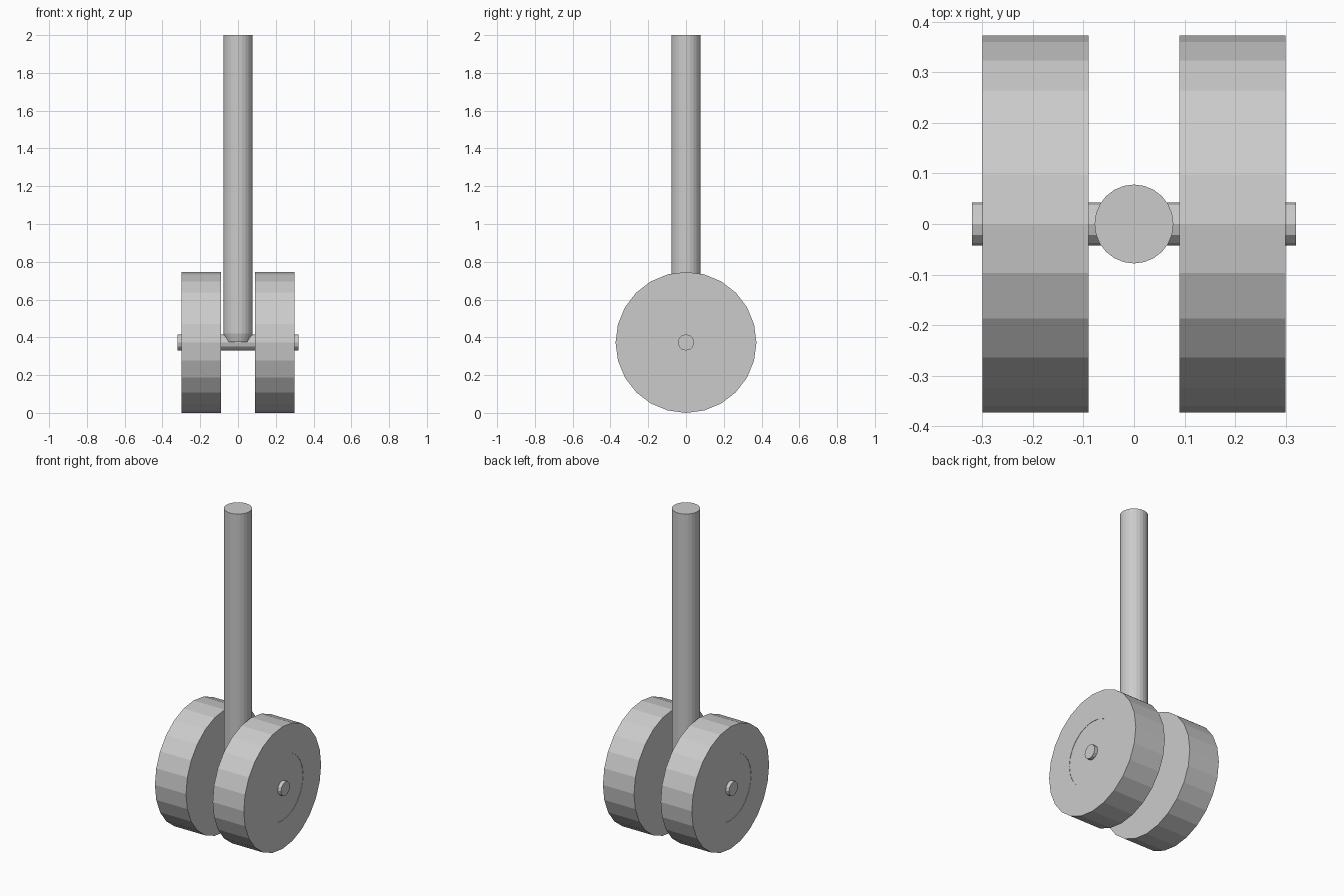
import bpy, bmesh, math
from mathutils import Matrix

if "Cube" in bpy.data.objects:
    bpy.data.objects.remove(bpy.data.objects["Cube"])

AXLE_Z = 0.373
SIDES = 24


def lathe(name, profile, sides, along_x=False, location=(0, 0, 0)):
    """Closed solid turned from (radius, height) pairs, capped at both ends."""
    bm = bmesh.new()
    rings = [[bm.verts.new((r * math.cos(2 * math.pi * i / sides),
                            r * math.sin(2 * math.pi * i / sides), h))
              for i in range(sides)] for r, h in profile]
    for a, b in zip(rings, rings[1:]):
        for i in range(sides):
            j = (i + 1) % sides
            bm.faces.new((a[i], a[j], b[j], b[i]))
    bm.faces.new(rings[0][::-1])
    bm.faces.new(rings[-1])
    if along_x:
        bm.transform(Matrix.Rotation(math.pi / 2, 4, 'Y'))
    bmesh.ops.recalc_face_normals(bm, faces=bm.faces)
    mesh = bpy.data.meshes.new(name)
    bm.to_mesh(mesh)
    bm.free()
    obj = bpy.data.objects.new(name, mesh)
    obj.location = location
    bpy.context.collection.objects.link(obj)
    return obj


# Upright strut with a small chamfer at its foot
lathe("strut", [(0.065, 0.375), (0.078, 0.42), (0.078, 2.0)], SIDES)

# Axle through both wheels
lathe("axle", [(0.043, -0.32), (0.043, 0.32)], 12, True, (0, 0, AXLE_Z))

# Twin wheels with a very shallow round recess on each face
w, d = 0.105, 0.002
wheel = [(0.2, -w + d), (0.2, -w), (AXLE_Z, -w),
         (AXLE_Z, w), (0.2, w), (0.2, w - d)]
for side, x in (("left", -0.195), ("right", 0.195)):
    lathe(side + "_wheel", wheel, SIDES, True, (x, 0, AXLE_Z))
